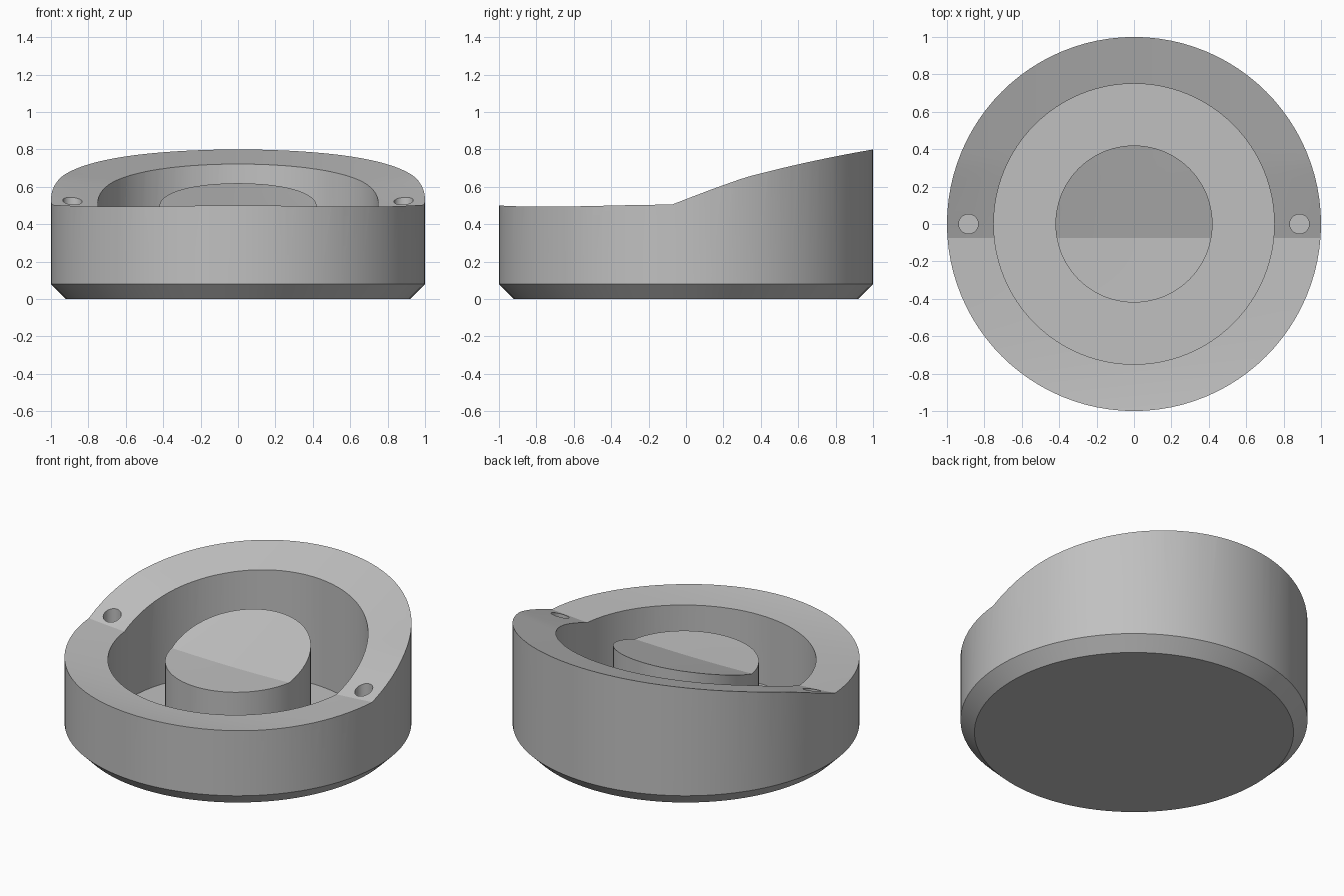
import bpy, bmesh
from math import radians, tau

if "Cube" in bpy.data.objects:
    bpy.data.objects.remove(bpy.data.objects["Cube"])

CREASE = -0.075   # line where the flat front meets the rising back

grey = bpy.data.materials.new("plain_grey")
grey.use_nodes = True
colour = (0.53, 0.53, 0.53, 1)
grey.diffuse_color = colour
grey.node_tree.nodes["Principled BSDF"].inputs["Base Color"].default_value = colour


def make_object(name, bm):
    bmesh.ops.recalc_face_normals(bm, faces=bm.faces)
    mesh = bpy.data.meshes.new(name)
    bm.to_mesh(mesh)
    bm.free()
    mesh.materials.append(grey)
    obj = bpy.data.objects.new(name, mesh)
    bpy.context.collection.objects.link(obj)
    return obj


def lathe(name, profile, steps, x=0):
    bm = bmesh.new()
    verts = [bm.verts.new((r, 0, z)) for r, z in profile]
    edges = [bm.edges.new(pair) for pair in zip(verts, verts[1:])]
    bmesh.ops.spin(bm, geom=verts + edges, cent=(0, 0, 0), axis=(0, 0, 1),
                   angle=tau, steps=steps)
    bmesh.ops.remove_doubles(bm, verts=bm.verts, dist=1e-5)
    bmesh.ops.translate(bm, verts=bm.verts, vec=(x, 0, 0))
    return make_object(name, bm)


def top_height(x, y):
    # Slightly dished front, sloped back, both hollow across the width
    if y <= CREASE:
        return 0.465 + 0.035 * y ** 4 + 0.04 * x * x
    rise = y - CREASE
    return 0.465 + 0.311 * rise + (0.04 + 0.03 * min(1, rise / 0.4)) * x * x


def top_trimmer():
    bm = bmesh.new()
    n = 24
    xs = [-1.2 + 2.4 * i / n for i in range(n + 1)]
    front = [-1.2 + (CREASE + 1.2) * i / n for i in range(n)]
    back = [CREASE + (1.2 - CREASE) * i / n for i in range(n + 1)]
    rows = [[bm.verts.new((x, y, top_height(x, y))) for x in xs]
            for y in front + back]
    for a, b in zip(rows, rows[1:]):
        for i in range(n):
            bm.faces.new((a[i], a[i + 1], b[i + 1], b[i]))
    up = bmesh.ops.extrude_face_region(bm, geom=bm.faces[:])["geom"]
    for v in up:
        if isinstance(v, bmesh.types.BMVert):
            v.co.z = 2
    return make_object("top_trimmer", bm)


# Round body with chamfered foot, ring-shaped groove and central post
body = lathe("grooved_body", [(0, 0), (0.92, 0), (1, 0.08), (1, 1), (0.75, 1),
                              (0.75, 0.04), (0.42, 0.04), (0.42, 1), (0, 1)], 96)

# Sloped top and the two pin holes
cutters = [top_trimmer()]
for side in (-1, 1):
    cutters.append(lathe("pin_hole_cutter", [(0, 0.3), (0.052, 0.3), (0.052, 1.2), (0, 1.2)],
                         48, side * 0.885))

bpy.ops.object.select_all(action="DESELECT")
body.select_set(True)
bpy.context.view_layer.objects.active = body
for cutter in cutters:
    cutter.hide_render = True
    mod = body.modifiers.new("cut", "BOOLEAN")
    mod.operation = "DIFFERENCE"
    mod.solver = "EXACT"
    mod.object = cutter
    bpy.ops.object.modifier_apply(modifier=mod.name)
for cutter in cutters:
    bpy.data.objects.remove(cutter)

bpy.ops.object.shade_smooth_by_angle(angle=radians(10))
